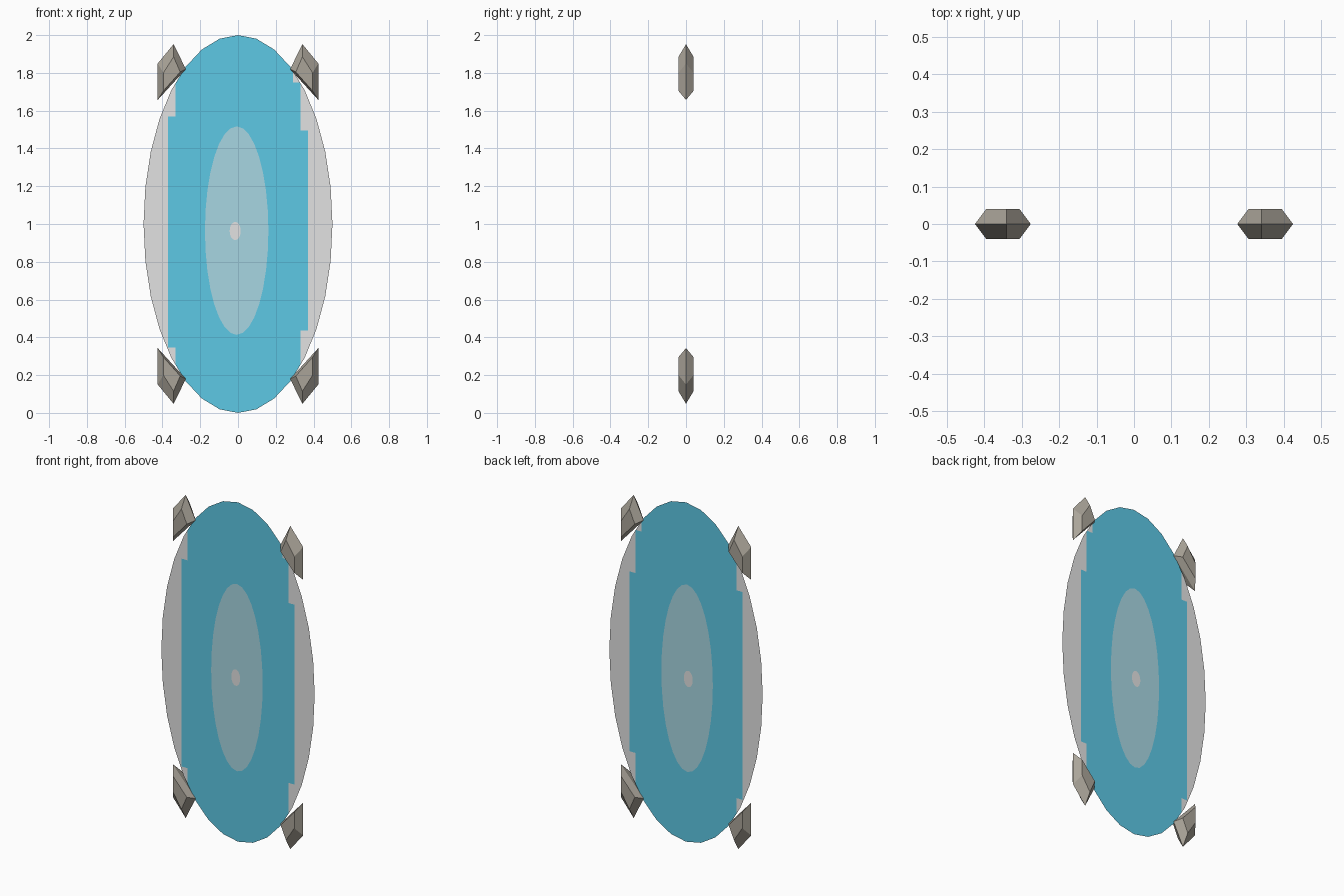
import bpy, bmesh, math

if "Cube" in bpy.data.objects:
    bpy.data.objects.remove(bpy.data.objects["Cube"])


def material(name, rgb):
    def lin(c):
        c /= 255
        return c / 12.92 if c <= 0.04045 else ((c + 0.055) / 1.055) ** 2.4
    m = bpy.data.materials.new(name)
    m.diffuse_color = (*[lin(c) for c in rgb], 1)
    m.use_nodes = True
    m.node_tree.nodes["Principled BSDF"].inputs["Base Color"].default_value = m.diffuse_color
    return m


GREY = material("pale_grey", (226, 226, 226))
BLUE = material("sky_blue", (93, 200, 229))
MIST = material("misty_blue", (167, 214, 226))
STONE = material("warm_stone", (170, 164, 153))


def add_object(name, bm, mats, location=(0, 0, 0)):
    me = bpy.data.meshes.new(name)
    bm.to_mesh(me)
    bm.free()
    for m in mats:
        me.materials.append(m)
    ob = bpy.data.objects.new(name, me)
    ob.location = location
    bpy.context.collection.objects.link(ob)
    return ob


# Flat oval disc: concentric rings in the xz plane
N = 32
bm = bmesh.new()


def ring(cx, cz, rx, rz):
    return [bm.verts.new((cx + rx * math.sin(2 * math.pi * i / N), 0,
                          cz + rz * math.cos(2 * math.pi * i / N))) for i in range(N)]


outer = ring(0, 1, 0.5, 1.0)
oval = ring(-0.007, 0.965, 0.168, 0.552)
dot = ring(-0.015, 0.963, 0.029, 0.048)


def band(a, b, index):
    for i in range(N):
        j = (i + 1) % N
        bm.faces.new((a[i], b[i], b[j], a[j])).material_index = index


band(outer, oval, 1)
band(oval, dot, 2)
bm.faces.new(dot).material_index = 0
bmesh.ops.recalc_face_normals(bm, faces=bm.faces)

# Stepped grey side panels: cut lines, then colour by position
cuts = [((x, 0, 0), (1, 0, 0)) for x in (-0.37, -0.33, 0.29, 0.33, 0.37)]
cuts += [((0, 0, z), (0, 0, 1)) for z in (0.28, 0.345, 0.435, 1.495, 1.57, 1.75)]
for co, no in cuts:
    bmesh.ops.bisect_plane(bm, geom=bm.verts[:] + bm.edges[:] + bm.faces[:],
                           plane_co=co, plane_no=no)
for f in bm.faces:
    c = f.calc_center_median()
    if c.x < 0:
        limit = 0.37 if 0.345 < c.z < 1.57 else 0.33
    elif c.z > 1.75:
        limit = 0.29
    else:
        limit = 0.37 if 0.435 < c.z < 1.495 else 0.33
    if abs(c.x) > limit and c.z > 0.25:
        f.material_index = 0
bm.normal_update()
if sum(f.normal.y for f in bm.faces) > 0:
    bmesh.ops.reverse_faces(bm, faces=bm.faces[:])
add_object("oval_disc", bm, [GREY, BLUE, MIST])

# Corner stones: bevelled four-sided chunk, mirrored to all corners
rim = [(0.276, 0.82), (0.341, 0.952), (0.425, 0.85), (0.425, 0.657)]
flat = [(0.306, 0.805), (0.341, 0.885), (0.395, 0.80), (0.395, 0.705)]
bm = bmesh.new()
mid = [bm.verts.new((x, 0, z)) for x, z in rim]
for y in (-0.04, 0.04):
    cap = [bm.verts.new((x, y, z)) for x, z in flat]
    bm.faces.new(cap)
    for i in range(4):
        j = (i + 1) % 4
        bm.faces.new((mid[i], mid[j], cap[j], cap[i]))
bmesh.ops.recalc_face_normals(bm, faces=bm.faces)
stones = add_object("corner_stones", bm, [STONE], (0, 0, 1))
mirror = stones.modifiers.new("mirror", 'MIRROR')
mirror.use_axis = (True, False, True)
mirror.use_mirror_merge = False
